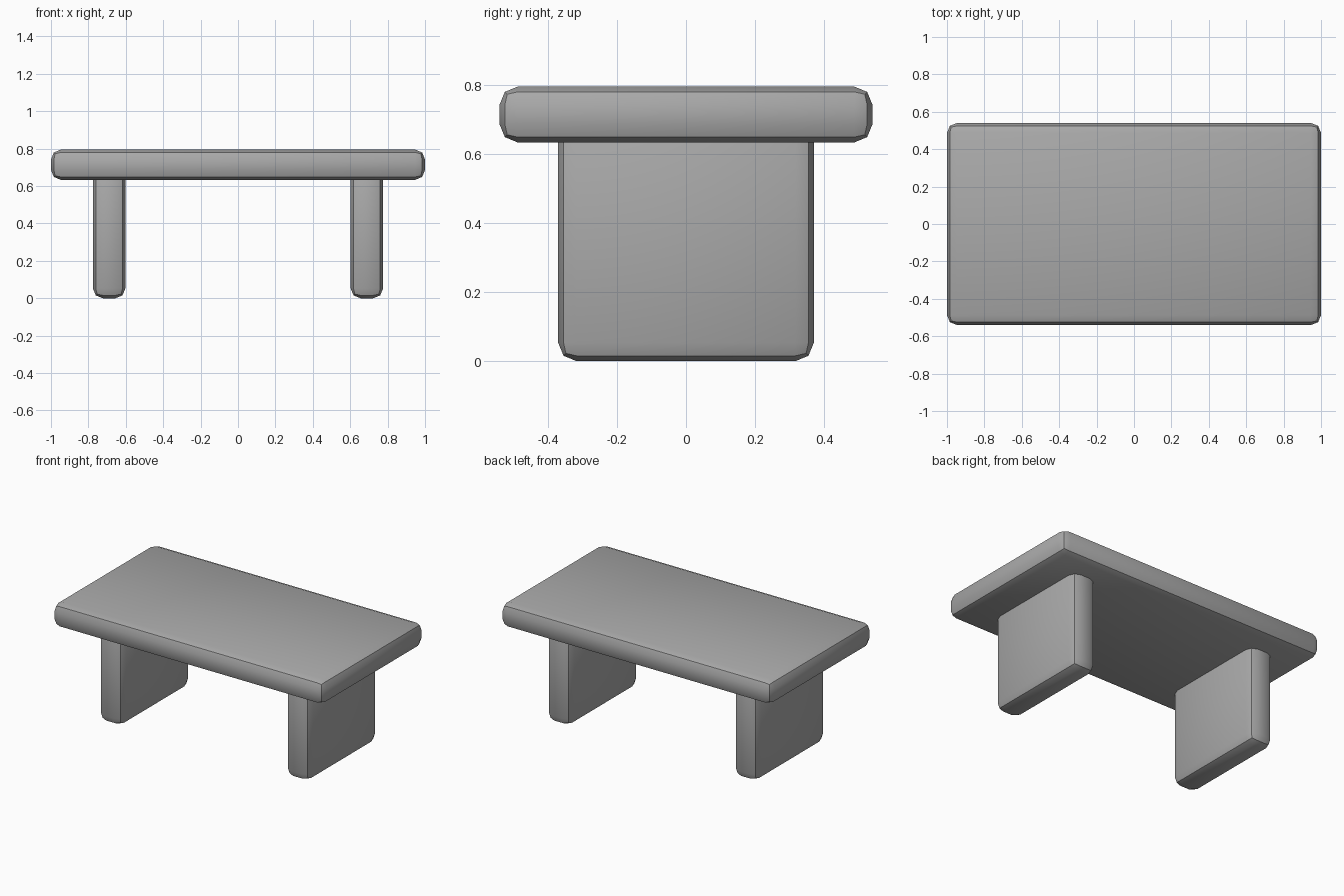
import bpy

if "Cube" in bpy.data.objects:
    bpy.data.objects.remove(bpy.data.objects["Cube"])

grey = bpy.data.materials.new("plain grey")
grey.diffuse_color = (0.4, 0.4, 0.4, 1)
grey.use_nodes = True
grey.node_tree.nodes["Principled BSDF"].inputs["Base Color"].default_value = grey.diffuse_color


def rounded_block(name, low, high, radius=0.053):
    """Box between two corners with two-step rounded edges."""
    bpy.ops.mesh.primitive_cube_add(size=1)
    ob = bpy.context.object
    ob.name = name
    ob.location = [(a + b) / 2 for a, b in zip(low, high)]
    ob.scale = [b - a for a, b in zip(low, high)]
    bpy.ops.object.transform_apply(location=False, rotation=False, scale=True)
    bevel = ob.modifiers.new("rounded edges", 'BEVEL')
    bevel.width = radius
    bevel.segments = 2
    bpy.ops.object.modifier_apply(modifier=bevel.name)
    bpy.ops.object.shade_smooth_by_angle()
    ob.data.materials.append(grey)
    return ob


# Table top
rounded_block("table_top", (-1, -0.54, 0.633), (1, 0.54, 0.795))

# Slab legs, tops sunk into the table top
for side, x in (("left", -0.689), ("right", 0.689)):
    rounded_block(side + "_leg", (x - 0.087, -0.37, 0), (x + 0.087, 0.37, 0.72))
